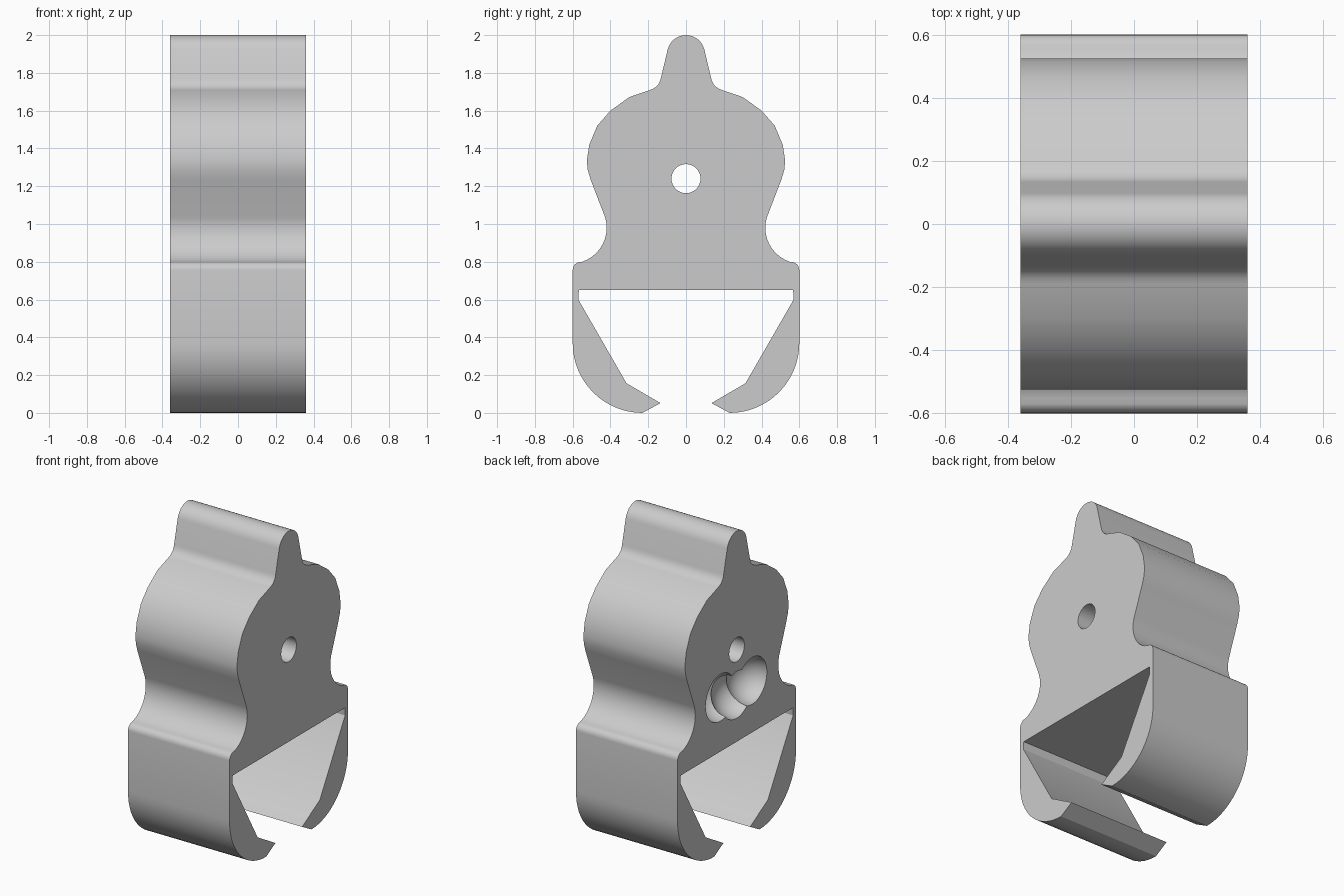
import bpy, bmesh, math
from mathutils import Matrix

if "Cube" in bpy.data.objects:
    bpy.data.objects.remove(bpy.data.objects["Cube"])

HALF = 0.36  # half of the width along x


def arc(cy, cz, r, a0, a1, n):
    """Points (y, z) on an arc, angles in degrees."""
    return [(cy + r * math.cos(math.radians(a0 + (a1 - a0) * i / n)),
             cz + r * math.sin(math.radians(a0 + (a1 - a0) * i / n))) for i in range(n + 1)]


def make_object(name, bm):
    bmesh.ops.recalc_face_normals(bm, faces=bm.faces)
    mesh = bpy.data.meshes.new(name)
    bm.to_mesh(mesh)
    bm.free()
    obj = bpy.data.objects.new(name, mesh)
    bpy.context.collection.objects.link(obj)
    return obj


def cut(target, cutter):
    cutter.hide_render = True
    cutter.hide_set(True)
    mod = target.modifiers.new(cutter.name, 'BOOLEAN')
    mod.operation = 'DIFFERENCE'
    mod.solver = 'EXACT'
    mod.object = cutter


# Half profile: rounded crest, shoulder, waist, then the open clip jaw
half = arc(0, 1.9, 0.1, 90, 14, 7)
half += arc(0.21, 1.785, 0.078, 190, 255, 5)
half += [(0.3, 1.672), (0.4, 1.6), (0.47, 1.52), (0.512, 1.42), (0.525, 1.335), (0.52, 1.285), (0.505, 1.235)]
half += arc(0.61, 0.98, 0.19, 163, 252, 10)
half += arc(0.555, 0.755, 0.045, 70, 0, 5)
half += arc(0.23, 0.37, 0.37, 0, -90, 16)
half += [(0.135, 0.052), (0.315, 0.157), (0.57, 0.6), (0.567, 0.65)]
profile = half + [(-y, z) for y, z in reversed(half[1:])]

# Clip body
bm = bmesh.new()
face = bm.faces.new([bm.verts.new((-HALF, y, z)) for y, z in profile])
ext = bmesh.ops.extrude_face_region(bm, geom=[face])
bmesh.ops.translate(bm, vec=(2 * HALF, 0, 0),
                    verts=[g for g in ext['geom'] if isinstance(g, bmesh.types.BMVert)])
body = make_object("clip_body", bm)

# Pin hole through the whole width
bm = bmesh.new()
bmesh.ops.create_cone(bm, cap_ends=True, segments=32, radius1=0.077, radius2=0.077, depth=1,
                      matrix=Matrix.Translation((0, 0, 1.24)) @ Matrix.Rotation(math.pi / 2, 4, 'Y'))
cut(body, make_object("pin_hole_cutter", bm))

# Three overlapping round hollows in the left side
for i, (y, z) in enumerate([(0.165, 0.995), (0, 0.95), (-0.155, 0.98)]):
    bm = bmesh.new()
    bmesh.ops.create_uvsphere(bm, u_segments=32, v_segments=20, radius=0.15,
                              matrix=Matrix.Translation((-HALF, y, z)))
    cut(body, make_object("hollow_cutter_%d" % (i + 1), bm))

# Plain grey material, and smooth curves with sharp edges
grey = bpy.data.materials.new("light_grey")
grey.diffuse_color = (0.6, 0.6, 0.6, 1)
grey.use_nodes = True
grey.node_tree.nodes["Principled BSDF"].inputs["Base Color"].default_value = grey.diffuse_color
body.data.materials.append(grey)
bpy.context.view_layer.objects.active = body
body.select_set(True)
for mod in list(body.modifiers):
    bpy.ops.object.modifier_apply(modifier=mod.name)
bpy.ops.object.shade_smooth_by_angle(angle=math.radians(30))
